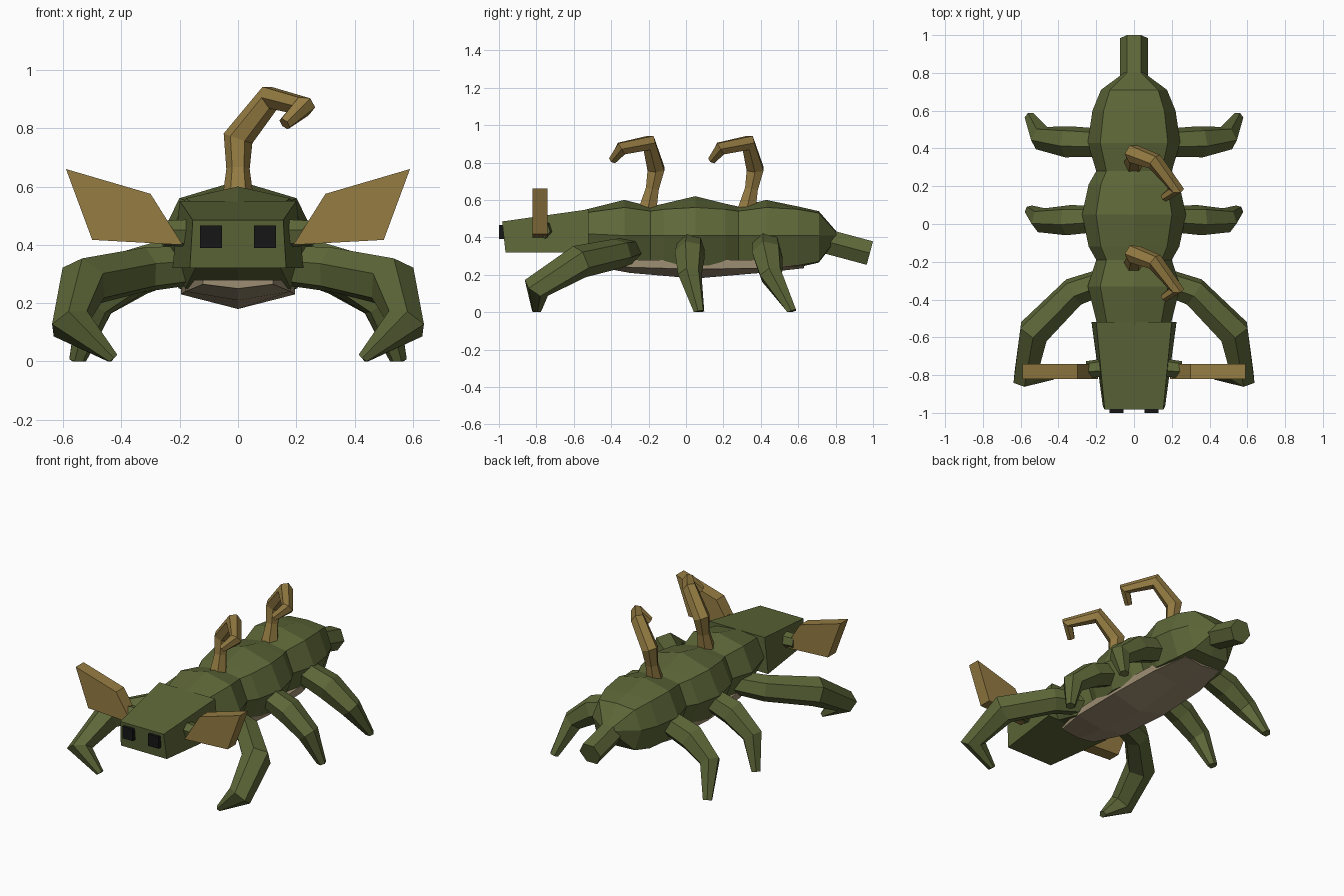
import bpy, bmesh, math
from mathutils import Vector


def material(name, rgb):
    m = bpy.data.materials.new(name)
    m.diffuse_color = (*rgb, 1)
    return m


GREEN = material("green hide", (0.11, 0.135, 0.04))
TAN = material("tan horn", (0.30, 0.20, 0.055))
BELLY = material("belly", (0.34, 0.27, 0.17))
BLACK = material("black", (0.008, 0.008, 0.008))


def loft(name, rings, mat):
    """Closed skin through equal-length rings of points."""
    n = len(rings[0])
    bm = bmesh.new()
    vs = [[bm.verts.new(p) for p in r] for r in rings]
    for a, b in zip(vs, vs[1:]):
        for j in range(n):
            k = (j + 1) % n
            bm.faces.new((a[j], a[k], b[k], b[j]))
    bm.faces.new(vs[0][::-1])
    bm.faces.new(vs[-1])
    bmesh.ops.recalc_face_normals(bm, faces=bm.faces)
    me = bpy.data.meshes.new(name)
    bm.to_mesh(me)
    bm.free()
    me.materials.append(mat)
    ob = bpy.data.objects.new(name, me)
    bpy.context.collection.objects.link(ob)
    return ob


def tube(name, path, radii, mat, sides=6):
    """Faceted limb along a bent path; nothing drops below the ground."""
    pts = [Vector(p) for p in path]
    rings, prev, u = [], None, None
    for i, p in enumerate(pts):
        a = (p - pts[max(i - 1, 0)]).normalized()
        b = (pts[min(i + 1, len(pts) - 1)] - p).normalized()
        t = (a + b).normalized()
        if prev is None:
            u = t.cross(Vector((0, 1, 0.3))).normalized()
        else:
            u = prev.rotation_difference(t) @ u
        prev, v = t, t.cross(u)
        ring = []
        for k in range(sides):
            ang = 2 * math.pi * k / sides
            q = p + radii[i] * (math.cos(ang) * u + math.sin(ang) * v)
            q.z = max(q.z, 0)
            ring.append(q)
        rings.append(ring)
    return loft(name, rings, mat)


def mirror(ob):
    ob.modifiers.new("mirror", 'MIRROR')
    return ob


# body: three swelling faceted segments (y, half width, top, shoulder, middle, low, bottom)
def body_ring(y, w, top, sh, mid, low, bot):
    half = [(0.73 * w, sh), (w, mid), (0.74 * w, low)]
    return ([(0, y, top)] + [(x, y, z) for x, z in half] + [(0, y, bot)]
            + [(-x, y, z) for x, z in half[::-1]])


loft("body", [body_ring(*s) for s in (
    (-0.55, 0.19, 0.545, 0.53, 0.42, 0.33, 0.32),
    (-0.33, 0.245, 0.60, 0.56, 0.41, 0.25, 0.23),
    (-0.19, 0.20, 0.565, 0.54, 0.41, 0.26, 0.24),
    (-0.12, 0.24, 0.58, 0.55, 0.41, 0.25, 0.23),
    (0.05, 0.275, 0.62, 0.56, 0.41, 0.25, 0.22),
    (0.21, 0.24, 0.58, 0.55, 0.41, 0.25, 0.23),
    (0.28, 0.20, 0.565, 0.54, 0.41, 0.26, 0.24),
    (0.43, 0.245, 0.60, 0.56, 0.41, 0.25, 0.23),
    (0.60, 0.22, 0.565, 0.55, 0.41, 0.25, 0.24),
    (0.71, 0.175, 0.54, 0.53, 0.41, 0.27, 0.265),
    (0.81, 0.04, 0.425, 0.42, 0.41, 0.40, 0.395))], GREEN)

# tail stub
tube("tail", [(0, 0.70, 0.392), (0, 0.983, 0.316)], [0.075, 0.075], GREEN)

# belly plate
loft("belly_plate", [[(-w, y, 0.28), (w, y, 0.28), (w, y, e), (0, y, b), (-w, y, e)]
     for y, w, e, b in ((-0.52, 0.12, 0.265, 0.25), (-0.30, 0.18, 0.24, 0.21),
                        (0.05, 0.195, 0.23, 0.18), (0.40, 0.18, 0.235, 0.21),
                        (0.63, 0.13, 0.25, 0.235))], BELLY)

# wedge-shaped head
loft("head", [
    [(-0.20, -0.52, 0.55), (0.20, -0.52, 0.55), (0.225, -0.52, 0.32), (-0.225, -0.52, 0.32)],
    [(-0.155, -0.983, 0.485), (0.155, -0.983, 0.485), (0.165, -0.965, 0.32), (-0.165, -0.965, 0.32)]],
    GREEN)

# eyes
mirror(loft("eyes", [[(x, y, z) for x, z in
       ((0.055, 0.39), (0.13, 0.39), (0.13, 0.466), (0.055, 0.466))]
       for y in (-0.96, -1.0)], BLACK))

# flat ears on short stalks
mirror(loft("ears", [[(x, y, z) for x, z in
       ((0.19, 0.40), (0.30, 0.575), (0.59, 0.66), (0.50, 0.417))]
       for y in (-0.82, -0.74)], TAN))
mirror(tube("ear_stalks", [(0.15, -0.76, 0.44), (0.25, -0.77, 0.44)], [0.05, 0.045], GREEN))

# three pairs of legs
mirror(tube("front_legs", [(0.15, -0.30, 0.33), (0.32, -0.36, 0.315), (0.53, -0.57, 0.27),
       (0.575, -0.80, 0.13), (0.43, -0.80, 0.005)], [0.07, 0.08, 0.09, 0.075, 0.025], GREEN))
mirror(tube("middle_legs", [(0.15, 0.03, 0.38), (0.35, 0.02, 0.31), (0.49, 0.02, 0.20),
       (0.55, 0.07, 0.0)], [0.07, 0.082, 0.066, 0.03], GREEN))
mirror(tube("rear_legs", [(0.15, 0.43, 0.37), (0.35, 0.435, 0.305), (0.49, 0.455, 0.20),
       (0.55, 0.565, 0.0)], [0.075, 0.085, 0.066, 0.03], GREEN))

# two hooked back horns, waisted above the base
for label, dy in (("front", 0), ("rear", 0.53)):
    tube(label + "_horn", [(x, y + dy, z) for x, y, z in (
         (0, -0.205, 0.55), (0, -0.18, 0.66), (0, -0.16, 0.765), (0.11, -0.20, 0.905),
         (0.225, -0.345, 0.875), (0.16, -0.39, 0.815))],
         [0.055, 0.04, 0.052, 0.046, 0.04, 0.024], TAN)
